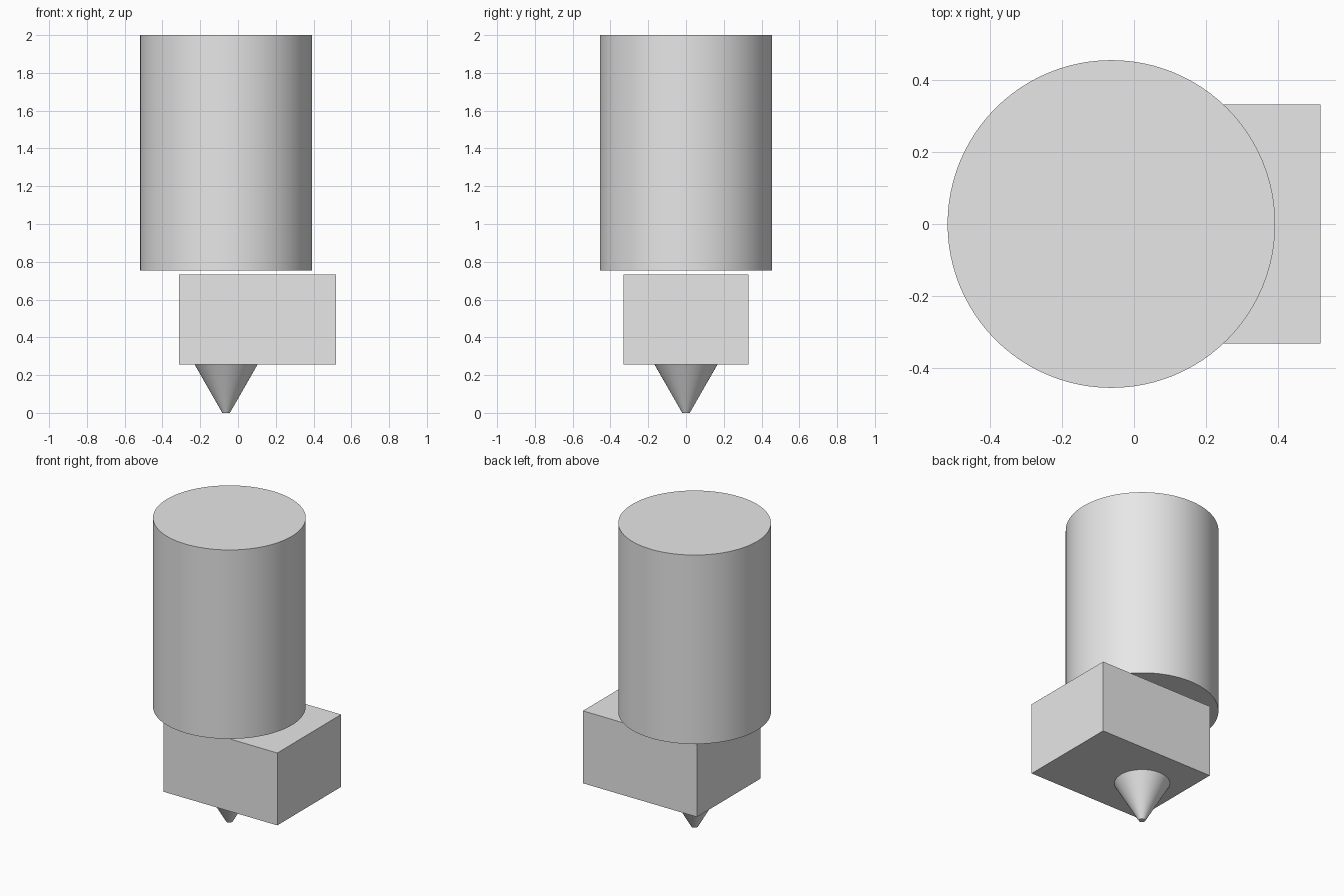
import bpy

# Remove the default cube
if "Cube" in bpy.data.objects:
    bpy.data.objects.remove(bpy.data.objects["Cube"], do_unlink=True)

GREY = (0.8, 0.8, 0.8, 1)
grey = bpy.data.materials.new("light_grey")
grey.use_nodes = True
grey.diffuse_color = GREY
grey.node_tree.nodes["Principled BSDF"].inputs["Base Color"].default_value = GREY

AXIS_X = -0.063  # shared axis of barrel and nozzle


def finish(name):
    obj = bpy.context.object
    obj.name = obj.data.name = name
    obj.data.materials.append(grey)
    return obj


def turned_part(name, r_bottom, r_top, z0, z1):
    bpy.ops.mesh.primitive_cone_add(
        vertices=96, radius1=r_bottom, radius2=r_top, depth=z1 - z0,
        location=(AXIS_X, 0, (z0 + z1) / 2))
    bpy.ops.object.shade_smooth_by_angle()
    return finish(name)


def box(name, x0, x1, half_y, z0, z1):
    bpy.ops.mesh.primitive_cube_add(
        size=1, location=((x0 + x1) / 2, 0, (z0 + z1) / 2))
    bpy.context.object.scale = (x1 - x0, half_y * 2, z1 - z0)
    bpy.ops.object.transform_apply(location=False, rotation=False, scale=True)
    return finish(name)


# Upper barrel, floating just above the block
turned_part("heat_sink_barrel", 0.456, 0.456, 0.755, 2.0)
# Offset rectangular block
box("heater_block", -0.312, 0.519, 0.332, 0.255, 0.732)
# Tapered tip with a small flat end
turned_part("nozzle_tip", 0.02, 0.166, 0.0, 0.255)
